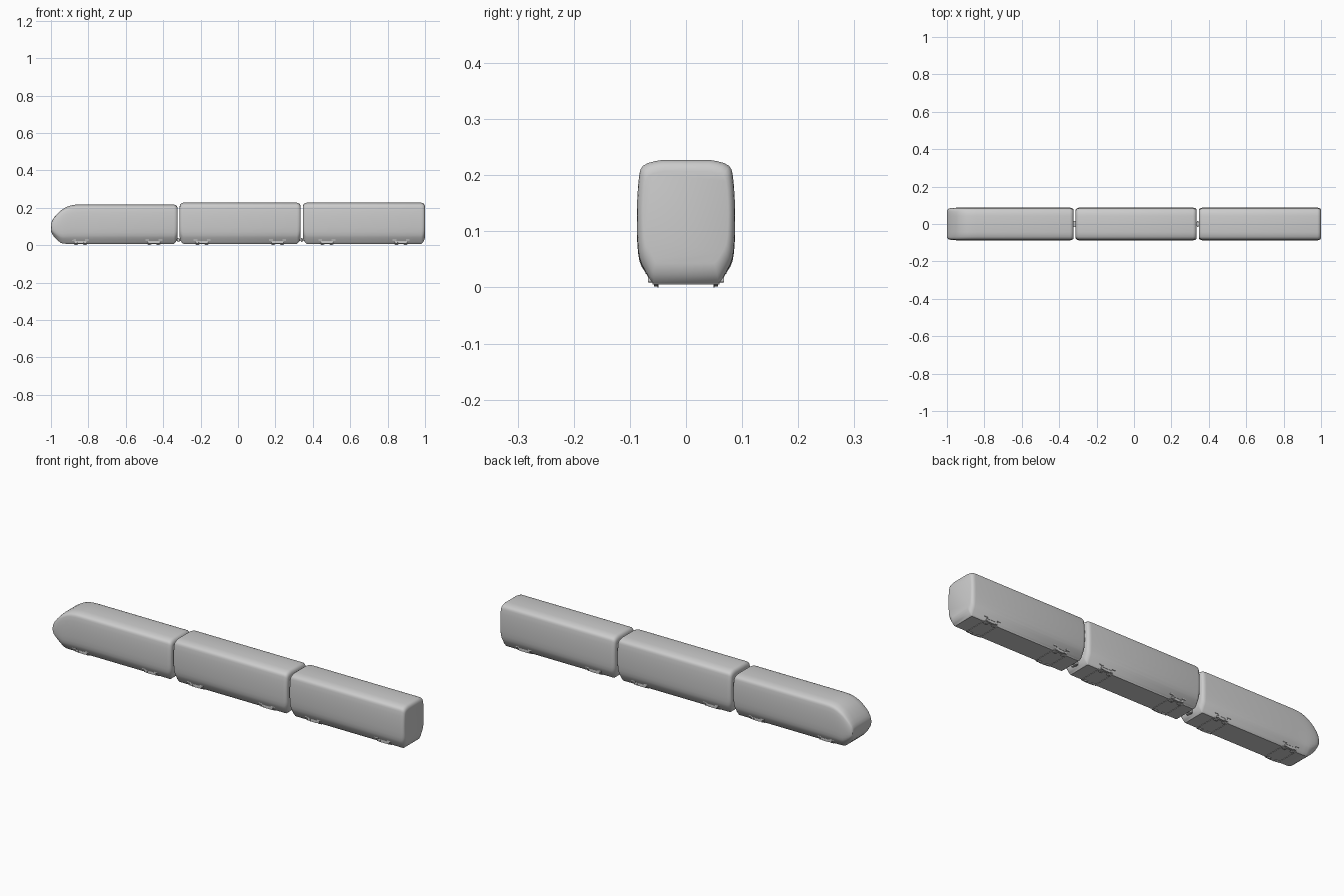
import bpy, bmesh, math
from mathutils import Matrix

if "Cube" in bpy.data.objects:
    bpy.data.objects.remove(bpy.data.objects["Cube"])

# Half cross-section of a carriage: (half width, height 0..1), bottom to top
HALF = [(0.058, 0.0), (0.063, 0.025), (0.067, 0.055), (0.073, 0.105), (0.079, 0.155),
        (0.083, 0.21), (0.0855, 0.29), (0.087, 0.4), (0.0875, 0.55), (0.087, 0.67),
        (0.0855, 0.79), (0.083, 0.89), (0.081, 0.925), (0.077, 0.952),
        (0.068, 0.975), (0.056, 0.99), (0.043, 1.0)]
BOTTOM = 0.007


def finish(bm, name, angle=32):
    bmesh.ops.recalc_face_normals(bm, faces=bm.faces[:])
    mesh = bpy.data.meshes.new(name)
    bm.to_mesh(mesh)
    bm.free()
    ob = bpy.data.objects.new(name, mesh)
    bpy.context.collection.objects.link(ob)
    bpy.ops.object.select_all(action='DESELECT')
    ob.select_set(True)
    bpy.context.view_layer.objects.active = ob
    bpy.ops.object.shade_smooth_by_angle(angle=math.radians(angle))
    return ob


def loft(name, stations):
    """Skin the carriage section through (x, low z, high z, width factor)."""
    bm = bmesh.new()
    section = HALF + [(-y, h) for y, h in reversed(HALF)]
    rings = [[bm.verts.new((x, y * w, lo + h * (hi - lo))) for y, h in section]
             for x, lo, hi, w in stations]
    n = len(section)
    for a, b in zip(rings, rings[1:]):
        for i in range(n):
            j = (i + 1) % n
            bm.faces.new((a[i], a[j], b[j], b[i]))
    bm.faces.new(rings[0])
    bm.faces.new(rings[-1])
    return finish(bm, name)


def rounded_end(x, side, top):
    """Stations from the flat end face inwards."""
    steps = [(0.0, 0.036, 0.020, 0.86), (0.002, 0.026, 0.012, 0.91),
             (0.006, 0.016, 0.006, 0.955), (0.012, 0.007, 0.002, 0.985), (0.02, 0, 0, 1)]
    return [(x - side * d, BOTTOM + lo, top - hi, w) for d, lo, hi, w in steps]


def box(bm, centre, size):
    m = Matrix.Translation(centre) @ Matrix.Diagonal((*size, 1))
    bmesh.ops.create_cube(bm, size=1, matrix=m)


def cylinder(bm, centre, radius, length):
    m = Matrix.Translation(centre) @ Matrix.Rotation(math.pi / 2, 4, 'X')
    bmesh.ops.create_cone(bm, cap_ends=True, segments=20, radius1=radius,
                          radius2=radius, depth=length, matrix=m)


# Leading car with sloping nose
nose = [(-1.0, 0.078, 0.112, 0.82), (-0.998, 0.068, 0.122, 0.88), (-0.992, 0.056, 0.135, 0.93),
        (-0.98, 0.041, 0.152, 0.965), (-0.965, 0.026, 0.169, 0.985), (-0.948, 0.012, 0.185, 0.995),
        (-0.935, 0.008, 0.194, 1), (-0.915, BOTTOM, 0.205, 1), (-0.895, BOTTOM, 0.212, 1),
        (-0.87, BOTTOM, 0.216, 1), (-0.84, BOTTOM, 0.217, 1)]
loft("leading_car", nose + rounded_end(-0.323, 1, 0.217)[::-1])

# Middle and rear cars
for name, x0, x1 in (("middle_car", -0.312, 0.335), ("rear_car", 0.347, 1.0)):
    loft(name, rounded_end(x0, -1, 0.227) + rounded_end(x1, 1, 0.227)[::-1])

# Bogies: side frames, cross beams, axles and wheels
for i, x in enumerate((-0.842, -0.45, -0.192, 0.212, 0.475, 0.872)):
    bm = bmesh.new()
    for s in (-1, 1):
        box(bm, (x, s * 0.063, 0.024), (0.062, 0.012, 0.008))
        box(bm, (x, s * 0.062, 0.014), (0.034, 0.010, 0.012))
        for e in (-1, 1):
            box(bm, (x + e * 0.035, s * 0.065, 0.029), (0.020, 0.016, 0.009))
            box(bm, (x + e * 0.025, s * 0.063, 0.017), (0.014, 0.010, 0.014))
    for e in (-1, 1):
        box(bm, (x + e * 0.038, 0, 0.010), (0.006, 0.120, 0.010))
    finish(bm, f"bogie_frame_{i + 1}")
    bm = bmesh.new()
    for e in (-1, 1):
        cylinder(bm, (x + e * 0.024, 0, 0.016), 0.004, 0.11)
        for s in (-1, 1):
            cylinder(bm, (x + e * 0.024, s * 0.054, 0.016), 0.014, 0.006)
            cylinder(bm, (x + e * 0.024, s * 0.050, 0.016), 0.016, 0.002)
    finish(bm, f"wheelset_{i + 1}")

# Couplers between the cars
for i, x in enumerate((-0.3175, 0.341)):
    bm = bmesh.new()
    box(bm, (x, 0, 0.028), (0.08, 0.014, 0.012))
    box(bm, (x, 0, 0.028), (0.010, 0.032, 0.020))
    finish(bm, f"coupler_{i + 1}")
